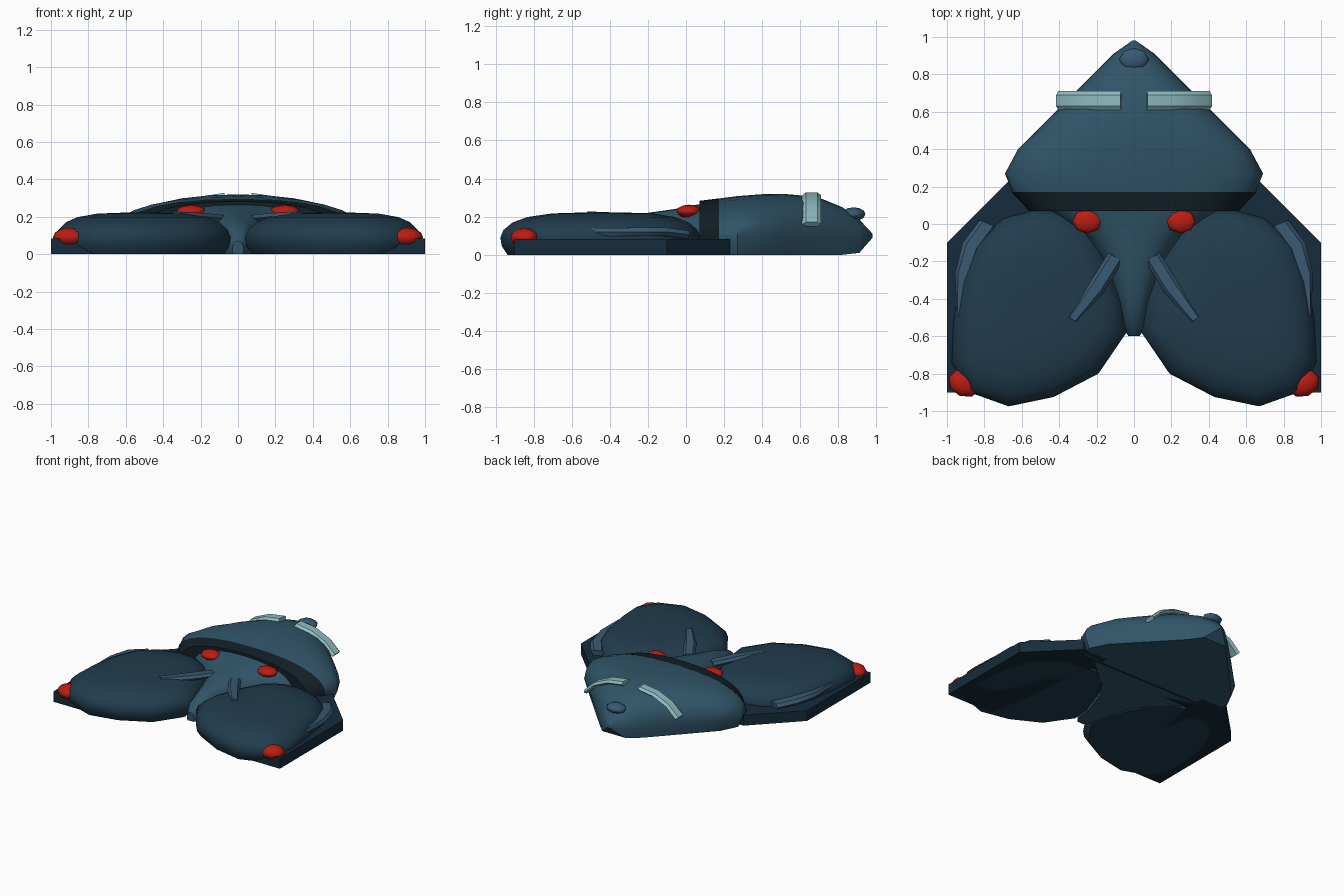
import bpy, bmesh, math
from mathutils import Vector

if "Cube" in bpy.data.objects:
    bpy.data.objects.remove(bpy.data.objects["Cube"])

def material(name, rgb):
    m = bpy.data.materials.new(name)
    m.diffuse_color = (*rgb, 1)
    m.use_nodes = True
    m.node_tree.nodes["Principled BSDF"].inputs["Base Color"].default_value = m.diffuse_color
    return m

TEAL = material("teal", (0.03, 0.09, 0.14))
DEEP = material("deep_teal", (0.015, 0.045, 0.075))
NAVY = material("navy", (0.008, 0.025, 0.045))
DARK = material("dark", (0.006, 0.014, 0.02))
RED = material("red", (0.5, 0.012, 0.006))
PALE = material("pale", (0.27, 0.5, 0.53))
BLUE = material("blue", (0.04, 0.10, 0.17))

def finish(name, bm, mat, angle=40):
    bmesh.ops.recalc_face_normals(bm, faces=bm.faces)
    me = bpy.data.meshes.new(name)
    bm.to_mesh(me)
    bm.free()
    ob = bpy.data.objects.new(name, me)
    bpy.context.collection.objects.link(ob)
    me.materials.append(mat)
    bpy.ops.object.select_all(action='DESELECT')
    ob.select_set(True)
    bpy.context.view_layer.objects.active = ob
    if angle:
        bpy.ops.object.shade_smooth_by_angle(angle=math.radians(angle))
    return ob

def loft(name, rings, mat, angle=40):
    bm = bmesh.new()
    rows = [[bm.verts.new(p) for p in r] for r in rings]
    n = len(rows[0])
    for a, b in zip(rows, rows[1:]):
        for i in range(n):
            j = (i + 1) % n
            bm.faces.new((a[i], a[j], b[j], b[i]))
    bm.faces.new(rows[0])
    bm.faces.new(rows[-1])
    return finish(name, bm, mat, angle)

def arch(y, w, h, zb=0.0, n=14, power=0.87):
    # flat-bottomed dome cross-section
    zm = zb + (h - zb) * 0.3
    pts = [(0.94 * w, y, zb)]
    for i in range(n + 1):
        t = math.pi * i / n
        c = math.cos(t)
        pts.append((math.copysign(abs(c) ** power, c) * w, y,
                    zm + (h - zm) * max(math.sin(t), 0) ** power))
    return pts + [(-0.94 * w, y, zb)]

def bar(name, path, widths, thick, side, mat):
    # six-sided strip along a path
    pts, side, rings = [Vector(p) for p in path], Vector(side).normalized(), []
    for i, p in enumerate(pts):
        tan = (pts[min(i + 1, len(pts) - 1)] - pts[max(i - 1, 0)]).normalized()
        nor = side.cross(tan).normalized()
        rings.append([p + side * a * widths[i] + nor * b * thick for a, b in
                      ((1, 0), (.6, 1), (-.6, 1), (-1, 0), (-.6, -1), (.6, -1))])
    return loft(name, rings, mat, 35)

def bead(name, loc, size, mat, turn=0):
    bm = bmesh.new()
    bmesh.ops.create_uvsphere(bm, u_segments=8, v_segments=6, radius=1)
    ob = finish(name, bm, mat, 50)
    ob.location, ob.scale, ob.rotation_euler.z = loc, size, turn
    return ob

# Hood and its dark front collar
HOOD = [(.17, .65, .295), (.27, .69, .308), (.40, .62, .318), (.51, .51, .32),
        (.62, .40, .31), (.71, .31, .295), (.82, .20, .25), (.91, .11, .185, .01),
        (.98, .01, .11, .09)]
loft("hood", [arch(*s) for s in HOOD], TEAL)
loft("collar", [arch(.07, .56, .283), arch(.172, .655, .296)], DARK, 30)

# Central body tapering between the lobes
BODY = [(.15, .52, .275), (.05, .42, .262), (-.06, .27, .24), (-.2, .16, .22),
        (-.4, .09, .18), (-.54, .065, .13), (-.6, .03, .07)]
loft("central_body", [arch(*s) for s in BODY], TEAL)

# Front lobe outline and its stacked (scale, height) rings
LOBE = [(.25, -.01), (.38, .065), (.53, .075), (.70, .03), (.85, -.10), (.93, -.30),
        (.965, -.52), (.975, -.74), (.88, -.90), (.67, -.975), (.43, -.925),
        (.19, -.80), (.04, -.58), (.06, -.42), (.13, -.22)]
LAYERS = [(.93, 0), (.985, .045), (1, .09), (.97, .13), (.88, .17), (.74, .198),
          (.5, .217), (.2, .222)]
CX, CY = .53, -.43
PLATE = [(1, -.9), (1, -.1), (.67, .23), (.45, .23), (.45, -.2), (.6, -.9)]

for s, tag in ((1, "right"), (-1, "left")):
    loft("front_lobe_" + tag,
         [[(s * (CX + (x - CX) * k), CY + (y - CY) * k, z) for x, y in LOBE]
          for k, z in LAYERS], DEEP)
    # Flat side plate
    loft("side_plate_" + tag, [[(s * x, y, z) for x, y in PLATE] for z in (0, .083)],
         NAVY, 0)
    # Red beads
    bead("outer_bead_" + tag, (s * .905, -.85, .09), (.09, .075, .052), RED, s * .35)
    bead("inner_bead_" + tag, (s * .25, .015, .228), (.08, .065, .035), RED)
    # Pale strip across the hood
    bar("hood_strip_" + tag, [(s * .07, .66, .312), (s * .2, .66, .293),
        (s * .32, .66, .24), (s * .405, .66, .16)], [.05] * 4, .016, (0, 1, 0), PALE)
    # Blue streaks on each lobe
    bar("outer_streak_" + tag, [(s * .78, .0, .105), (s * .87, -.12, .12),
        (s * .92, -.28, .12), (s * .935, -.5, .118)], [.05, .05, .04, .015], .022,
        (s * .9, .4, 0), BLUE)
    bar("inner_streak_" + tag, [(s * .1, -.18, .19), (s * .2, -.34, .2),
        (s * .33, -.51, .207)], [.045, .045, .03], .02, (s * .83, .56, 0), BLUE)

# Nub at the tip of the hood
bead("tip_nub", (0, .88, .213), (.08, .062, .036), BLUE)
